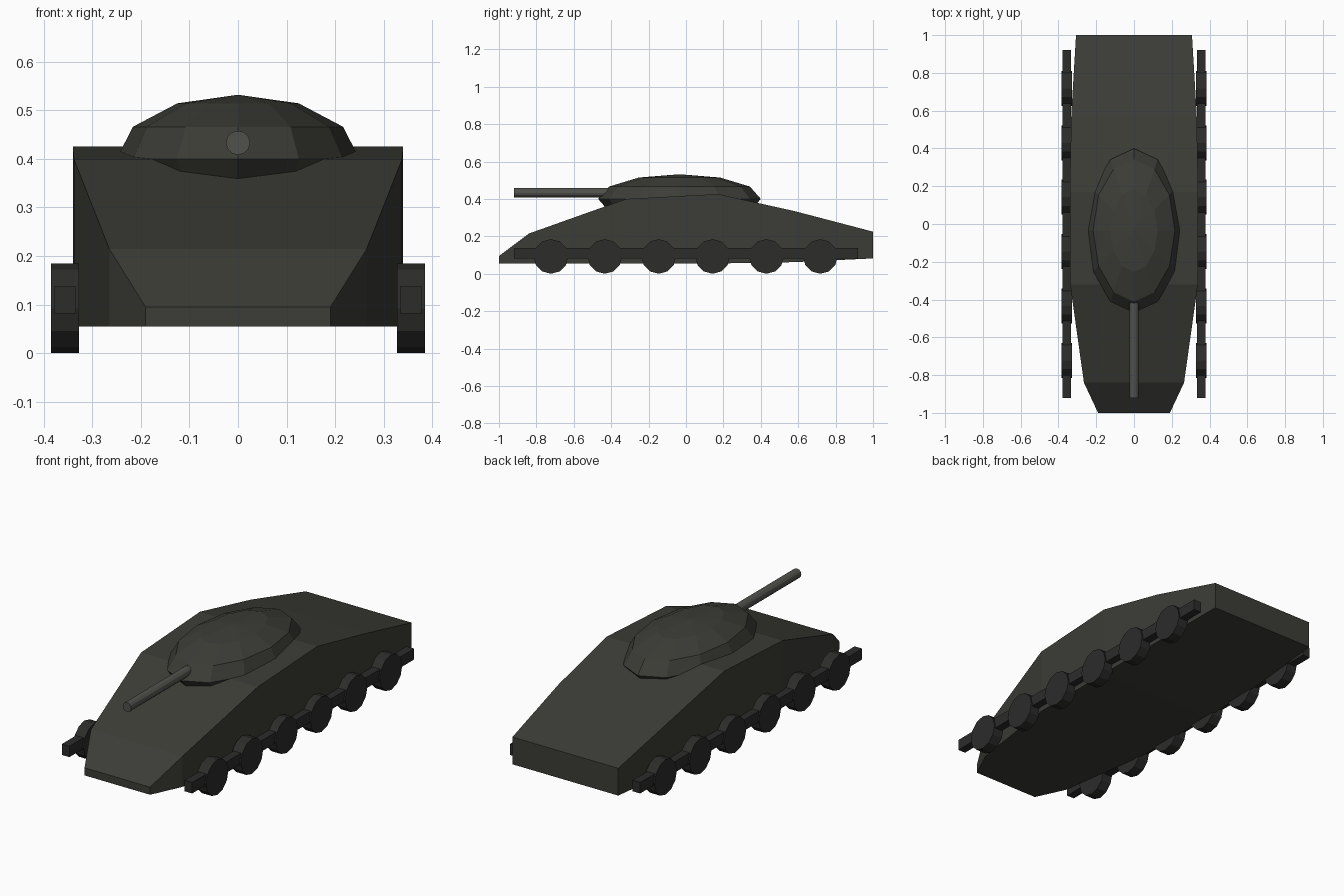
import bpy, bmesh, math
from mathutils import Matrix

if "Cube" in bpy.data.objects:
    bpy.data.objects.remove(bpy.data.objects["Cube"])


def paint(name, rgb):
    m = bpy.data.materials.new(name)
    m.diffuse_color = (*rgb, 1)
    m.use_nodes = True
    m.node_tree.nodes["Principled BSDF"].inputs["Base Color"].default_value = m.diffuse_color
    return m


armour = paint("armour", (0.045, 0.045, 0.038))
running = paint("running_gear", (0.025, 0.025, 0.024))
steel = paint("steel", (0.08, 0.08, 0.072))


def finish(name, bm, mat):
    bmesh.ops.recalc_face_normals(bm, faces=bm.faces)
    mesh = bpy.data.meshes.new(name)
    bm.to_mesh(mesh)
    bm.free()
    mesh.materials.append(mat)
    ob = bpy.data.objects.new(name, mesh)
    bpy.context.collection.objects.link(ob)
    return ob


def cylinder(name, loc, radius, depth, sides, axis, turn, mat):
    bm = bmesh.new()
    rot = Matrix.Rotation(math.pi / 2, 4, axis) @ Matrix.Rotation(turn, 4, 'Z')
    bmesh.ops.create_cone(bm, cap_ends=True, segments=sides, radius1=radius,
                          radius2=radius, depth=depth,
                          matrix=Matrix.Translation(loc) @ rot)
    return finish(name, bm, mat)


# Hull: rectangular sections lofted from nose to tail (y, half width, bottom, top)
stations = [(-1.0, 0.19, 0.055, 0.095), (-0.84, 0.265, 0.055, 0.215),
            (-0.32, 0.338, 0.055, 0.40), (0.17, 0.34, 0.055, 0.426),
            (0.58, 0.332, 0.062, 0.335), (1.0, 0.307, 0.082, 0.225)]
bm = bmesh.new()
loops = [[bm.verts.new((x, y, z)) for x, z in ((-w, b), (w, b), (w, t), (-w, t))]
         for y, w, b, t in stations]
for a, b in zip(loops, loops[1:]):
    for i in range(4):
        j = (i + 1) % 4
        bm.faces.new((a[i], a[j], b[j], b[i]))
bm.faces.new(loops[0])
bm.faces.new(loops[-1])
finish("hull", bm, armour)

# Turret: flattened faceted dome
bm = bmesh.new()
bmesh.ops.create_uvsphere(bm, u_segments=12, v_segments=6, radius=1,
                          matrix=Matrix.Translation((0, -0.035, 0.40))
                          @ Matrix.Diagonal((0.25, 0.435, 0.132, 1)))
finish("turret", bm, armour)

# Gun barrel
cylinder("gun_barrel", (0, -0.61, 0.433), 0.025, 0.62, 12, 'X', 0, steel)

# Running gear on both sides
for side, s in (("left", -1), ("right", 1)):
    bm = bmesh.new()
    bmesh.ops.create_cube(bm, size=1, matrix=Matrix.Translation((s * 0.356, 0, 0.11))
                          @ Matrix.Diagonal((0.044, 1.84, 0.057, 1)))
    finish(f"{side}_track_bar", bm, running)
    for i in range(6):
        cylinder(f"{side}_wheel_{i + 1}", (s * 0.356, -0.722 + 0.288 * i, 0.0925),
                 0.0925, 0.058, 12, 'Y', 0, running)
